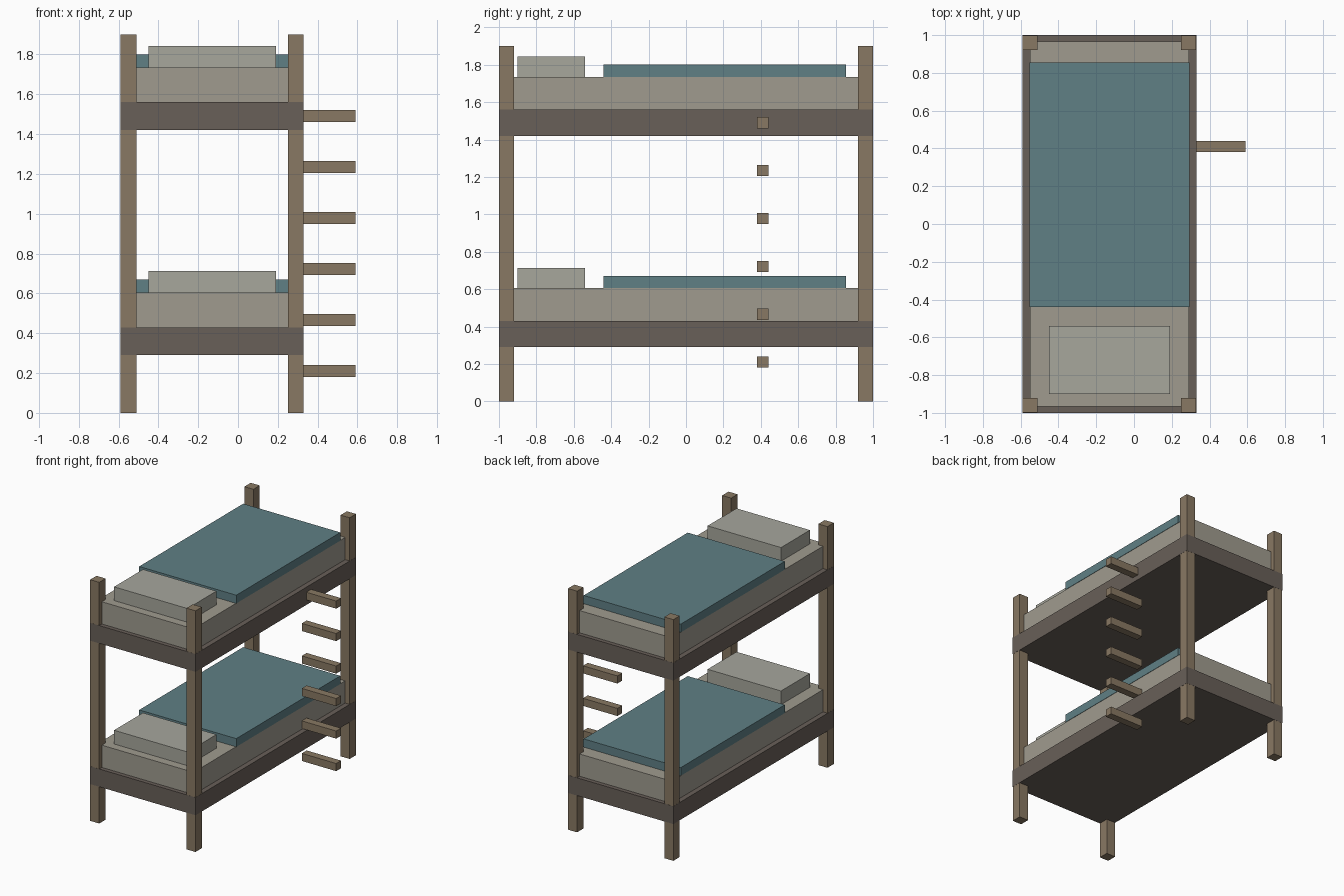
import bpy

if "Cube" in bpy.data.objects:
    bpy.data.objects.remove(bpy.data.objects["Cube"])


def material(name, rgb):
    m = bpy.data.materials.new(name)
    m.diffuse_color = (*rgb, 1)
    m.use_nodes = True
    m.node_tree.nodes["Principled BSDF"].inputs["Base Color"].default_value = m.diffuse_color
    return m


wood = material("wood", (0.25, 0.19, 0.125))
dark_wood = material("dark_wood", (0.14, 0.115, 0.098))
linen = material("linen", (0.35, 0.33, 0.275))
pillow_cloth = material("pillow_cloth", (0.385, 0.385, 0.335))
blanket_cloth = material("blanket_cloth", (0.115, 0.215, 0.235))


def box(name, x, y, z, mat):
    """Box from (min, max) ranges on each axis."""
    bpy.ops.mesh.primitive_cube_add(size=1, location=[sum(r) / 2 for r in (x, y, z)])
    ob = bpy.context.object
    ob.name = name
    ob.scale = [r[1] - r[0] for r in (x, y, z)]
    bpy.ops.object.transform_apply(location=False, rotation=False, scale=True)
    ob.data.materials.append(mat)
    return ob


# Corner posts, a hair inside the frame faces so the rails stay visible
e = 0.001
for side, x in (("left", (-0.59 + e, -0.51)), ("right", (0.25, 0.33 - e))):
    for end, y in (("front", (-1 + e, -0.92)), ("back", (0.92, 1 - e))):
        box(f"{end}_{side}_post", x, y, (0, 1.9), wood)

# Two bunks: frame, mattress, pillow and blanket
for level, z in (("lower", 0.29), ("upper", 1.42)):
    top = z + 0.14
    bed = top + 0.175
    box(f"{level}_frame", (-0.59, 0.33), (-1, 1), (z, top), dark_wood)
    box(f"{level}_mattress", (-0.55, 0.29), (-0.967, 0.967), (top, bed), linen)
    box(f"{level}_pillow", (-0.45, 0.19), (-0.9, -0.54), (bed, bed + 0.108), pillow_cloth)
    box(f"{level}_blanket", (-0.553, 0.293), (-0.44, 0.855), (bed, bed + 0.065), blanket_cloth)

# Ladder rungs on the right side
for i in range(6):
    z = 0.21 + i * 0.256
    box(f"ladder_rung_{i + 1}", (0.29, 0.59), (0.38, 0.44), (z - 0.03, z + 0.03), wood)
